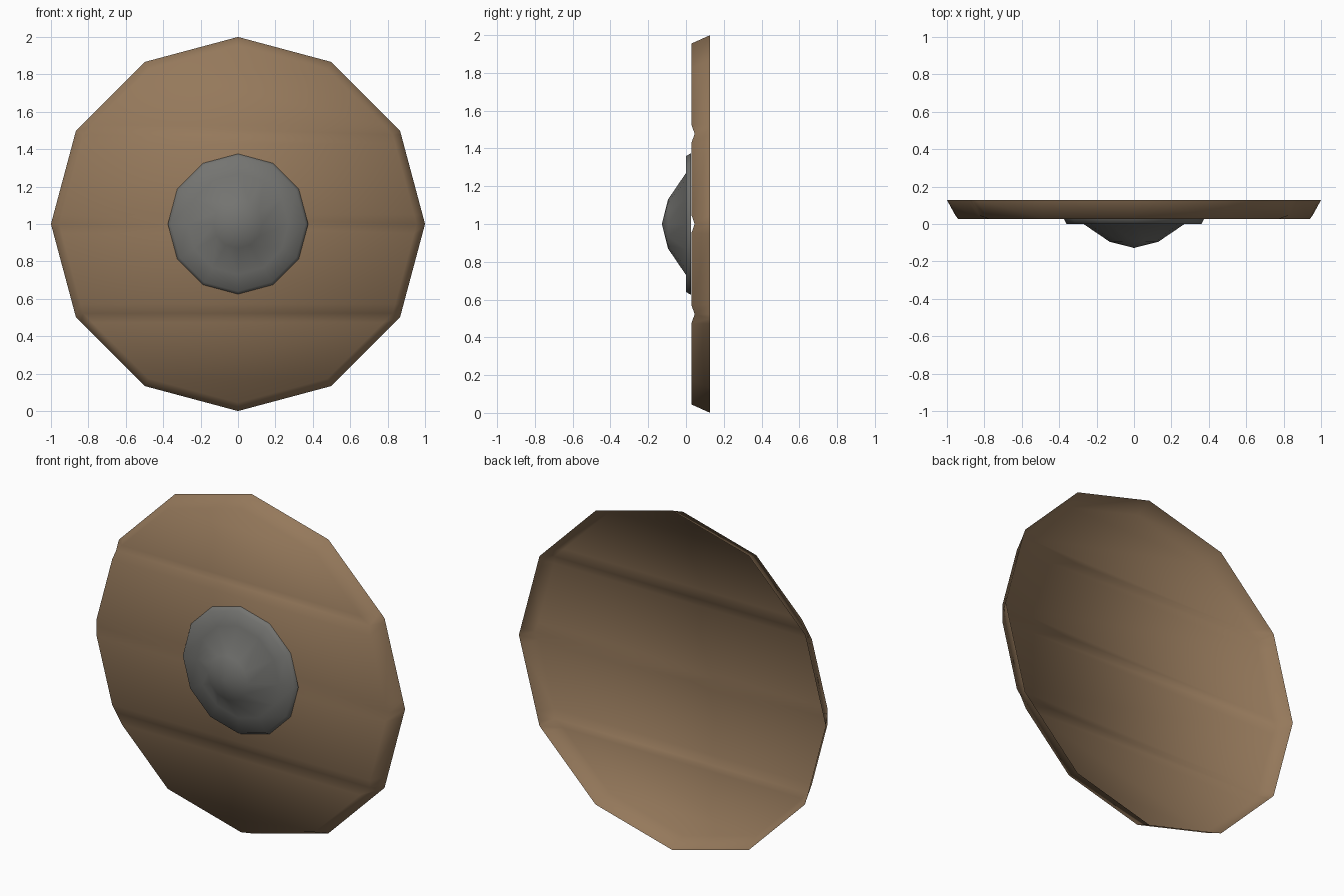
import bpy, bmesh, math
from mathutils import Vector

if "Cube" in bpy.data.objects:
    bpy.data.objects.remove(bpy.data.objects["Cube"])

SIDES = 12
CZ = 1.0  # height of the shield centre


def material(name, rgb):
    m = bpy.data.materials.new(name)
    m.diffuse_color = (*rgb, 1.0)
    m.use_nodes = True
    m.node_tree.nodes["Principled BSDF"].inputs["Base Color"].default_value = m.diffuse_color
    return m


def lathe(bm, profile, tip=None):
    """Join 12-sided rings (radius, y) from back to front, closed by a tip or a flat cap."""
    rings = []
    for r, y in profile:
        rings.append([bm.verts.new((r * math.sin(a), y, CZ + r * math.cos(a)))
                      for a in (2 * math.pi * i / SIDES for i in range(SIDES))])
    for a, b in zip(rings, rings[1:]):
        for i in range(SIDES):
            j = (i + 1) % SIDES
            bm.faces.new((a[i], a[j], b[j], b[i]))
    last = rings[-1]
    if tip is None:
        bm.faces.new(last)
    else:
        t = bm.verts.new((0, tip, CZ))
        for i in range(SIDES):
            bm.faces.new((last[i], last[(i + 1) % SIDES], t))


def finish(bm, name, mat):
    bmesh.ops.recalc_face_normals(bm, faces=bm.faces[:])
    # the open shells must face the front (-y)
    if sum(f.normal.y * f.calc_area() for f in bm.faces) > 0:
        bmesh.ops.reverse_faces(bm, faces=bm.faces[:])
    for f in bm.faces:
        f.smooth = True
    me = bpy.data.meshes.new(name)
    bm.to_mesh(me)
    bm.free()
    me.materials.append(mat)
    ob = bpy.data.objects.new(name, me)
    bpy.context.collection.objects.link(ob)
    return ob


wood = material("brown wood", (0.30, 0.19, 0.105))
metal = material("grey metal", (0.175, 0.175, 0.165))

# Wooden plate: thin shell, open at the back, with a flared rim
FRONT, R = 0.028, 0.955
bm = bmesh.new()
lathe(bm, [(1.0, 0.128), (R, FRONT)])

# Three V grooves between the planks
grooves = [CZ - R / 2, CZ, CZ + R / 2]
for g in grooves:
    for dz in (-0.05, 0.0, 0.05):
        bmesh.ops.bisect_plane(bm, geom=bm.verts[:] + bm.edges[:] + bm.faces[:],
                               dist=1e-4, plane_co=Vector((0, 0, g + dz)),
                               plane_no=Vector((0, 0, 1)))
for v in bm.verts:
    if abs(v.co.y - FRONT) < 1e-3 and min(abs(v.co.z - g) for g in grooves) < 1e-3:
        v.co.y += 0.018
finish(bm, "shield_plate", wood)

# Metal boss: flat flange and domed centre
bm = bmesh.new()
lathe(bm, [(0.375, 0.027), (0.36, 0.0), (0.27, 0.0), (0.13, -0.095)], tip=-0.128)
finish(bm, "shield_boss", metal)
